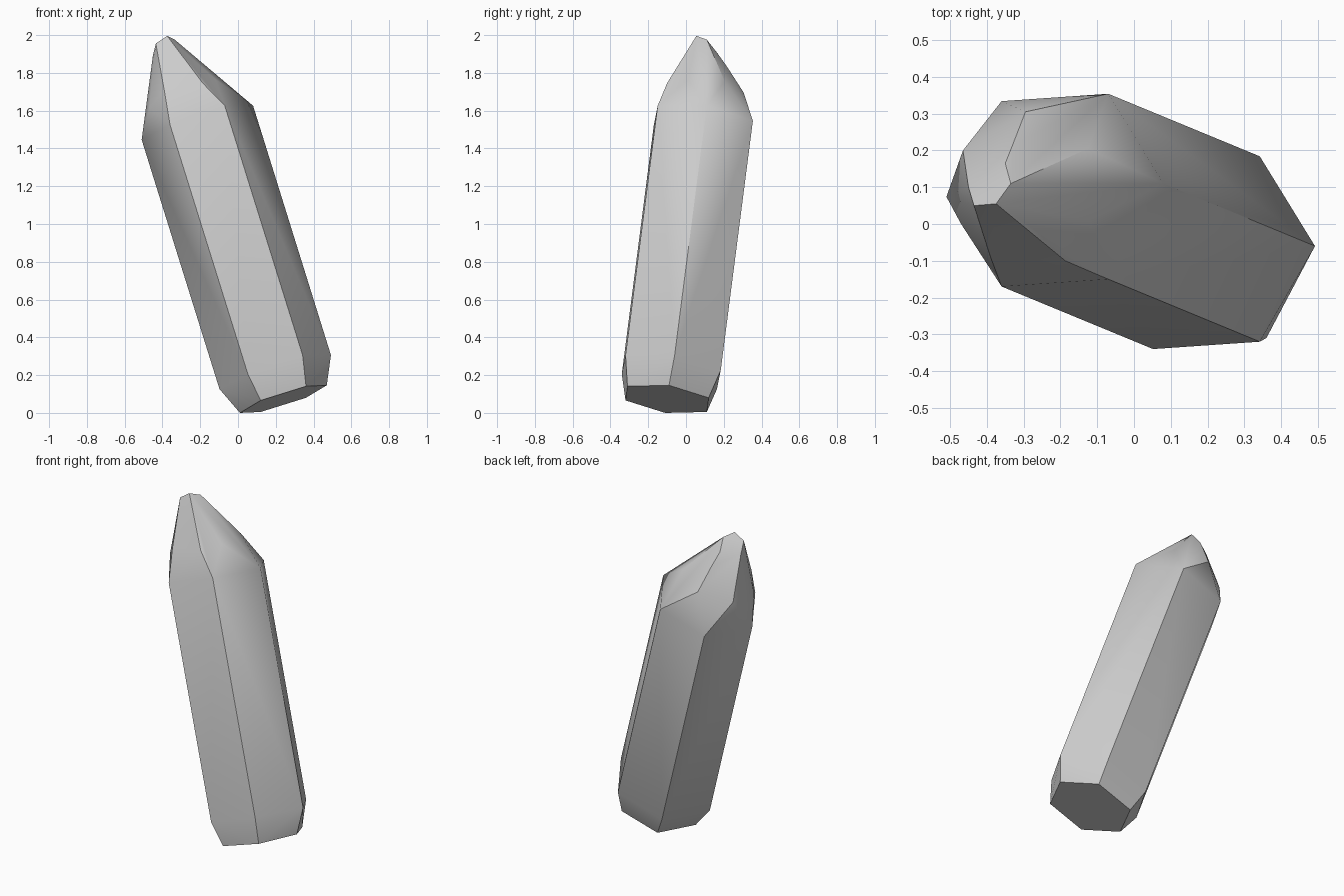
import bpy
import bmesh
import math
from mathutils import Vector

default_cube = bpy.data.objects.get("Cube")
if default_cube:
    bpy.data.objects.remove(default_cube, do_unlink=True)


def make_material(name, color):
    material = bpy.data.materials.new(name)
    material.use_nodes = True
    material.diffuse_color = color
    material.node_tree.nodes["Principled BSDF"].inputs["Base Color"].default_value = color
    return material


def hexagon_from_half(half, center):
    """Complete a hexagon by reflecting three corners through its center."""
    corners = [Vector(p) for p in half]
    return corners + [2 * Vector(center) - p for p in corners]


# Slanted six-sided shaft: the shoulder ring is swept along the crystal axis
shaft_axis = Vector((0.412, -0.17, -1.32))
shoulder = hexagon_from_half(
    [(0.08, 0.11, 1.63), (-0.07, -0.15, 1.63), (-0.36, -0.17, 1.53)],
    (-0.215, 0.092, 1.54))
lower_ring = [corner + shaft_axis for corner in shoulder]

# Smaller flat base that bevels the lower end
base = hexagon_from_half(
    [(0.47, -0.09, 0.15), (0.36, -0.31, 0.145), (0.12, -0.32, 0.07)],
    (0.24, -0.1, 0.077))

# Irregular facet corners between the shoulder and the tip
facets = [Vector(p) for p in (
    (-0.12, 0.01, 1.77), (-0.187, -0.1, 1.75), (-0.39, -0.09, 1.71),
    (-0.47, 0, 1.62), (-0.465, 0.2, 1.64), (-0.295, 0.305, 1.7),
    (-0.125, 0.205, 1.76), (-0.33, 0.215, 1.84), (-0.35, 0.165, 1.91),
    (-0.45, 0.1, 1.9))]

# Blunt off-center tip
tip = [Vector(p) for p in (
    (-0.375, 0.055, 2), (-0.435, 0.05, 1.96), (-0.335, 0.11, 1.98))]

# Wrap the corners in a convex skin and merge flat neighbours
bm = bmesh.new()
for corner in shoulder + lower_ring + base + facets + tip:
    bm.verts.new(corner)
hull = bmesh.ops.convex_hull(bm, input=bm.verts)
loose = {v for v in hull["geom_interior"] + hull["geom_unused"]
         if isinstance(v, bmesh.types.BMVert)}
bmesh.ops.delete(bm, geom=list(loose), context="VERTS")
bmesh.ops.dissolve_limit(bm, angle_limit=math.radians(2),
                         verts=bm.verts, edges=bm.edges)
bmesh.ops.recalc_face_normals(bm, faces=bm.faces)

# Stand the crystal on the ground
lowest = min(v.co.z for v in bm.verts)
bmesh.ops.translate(bm, verts=bm.verts, vec=(0, 0, -lowest))

mesh = bpy.data.meshes.new("crystal")
bm.to_mesh(mesh)
bm.free()
mesh.materials.append(make_material("pale_grey_stone", (0.6, 0.6, 0.6, 1)))

crystal = bpy.data.objects.new("crystal", mesh)
bpy.context.collection.objects.link(crystal)
bpy.ops.object.select_all(action="DESELECT")
crystal.select_set(True)
bpy.context.view_layer.objects.active = crystal
bpy.ops.object.shade_smooth_by_angle(angle=math.radians(30))
